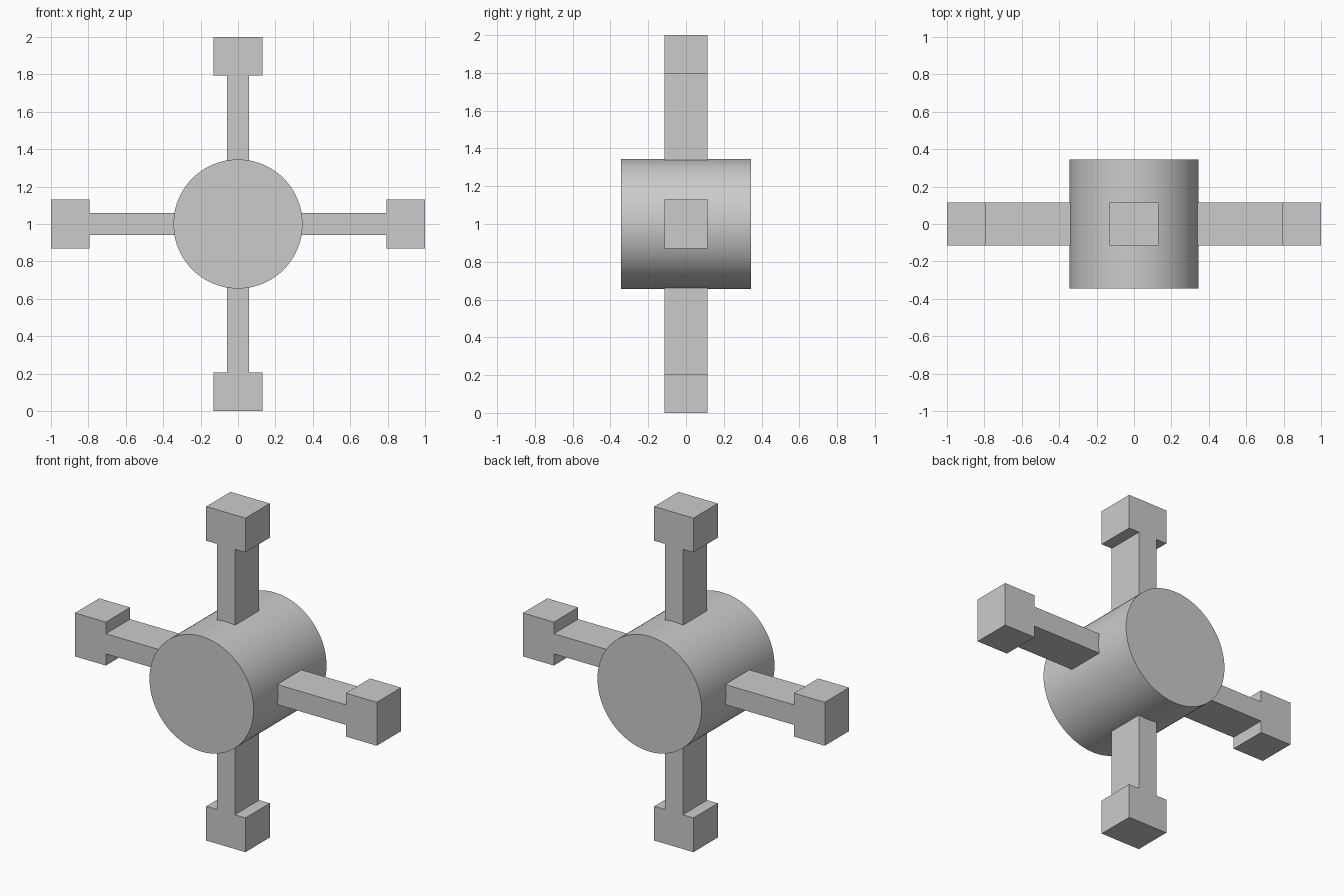
import bpy, bmesh
from math import pi
from mathutils import Matrix

if "Cube" in bpy.data.objects:
    bpy.data.objects.remove(bpy.data.objects["Cube"])

CENTRE = Matrix.Translation((0, 0, 1))
HALF_DEPTH = 0.115

# Central drum, lying along y
bpy.ops.mesh.primitive_cylinder_add(vertices=96, radius=0.345, depth=0.69,
                                    location=(0, 0, 1), rotation=(pi / 2, 0, 0))
drum = bpy.context.object
drum.name = "drum"
bpy.ops.object.shade_smooth_by_angle()

# T-shaped spoke profile (x, z) pointing up, its foot sunk slightly into the drum
PROFILE = [(-0.06, 0.33), (0.06, 0.33), (0.06, 0.795), (0.13, 0.795),
           (0.13, 1.0), (-0.13, 1.0), (-0.13, 0.795), (-0.06, 0.795)]


def make_spoke(name, angle):
    bm = bmesh.new()
    face = bm.faces.new([bm.verts.new((x, -HALF_DEPTH, z)) for x, z in PROFILE])
    ext = bmesh.ops.extrude_face_region(bm, geom=[face])["geom"]
    bmesh.ops.translate(bm, vec=(0, 2 * HALF_DEPTH, 0),
                        verts=[v for v in ext if isinstance(v, bmesh.types.BMVert)])
    bmesh.ops.transform(bm, verts=bm.verts,
                        matrix=CENTRE @ Matrix.Rotation(angle, 4, 'Y'))
    bmesh.ops.recalc_face_normals(bm, faces=bm.faces)
    mesh = bpy.data.meshes.new(name)
    bm.to_mesh(mesh)
    bm.free()
    bpy.context.collection.objects.link(bpy.data.objects.new(name, mesh))


# Four spokes around the drum
for i, side in enumerate(("top", "right", "bottom", "left")):
    make_spoke(side + "_spoke", i * pi / 2)
